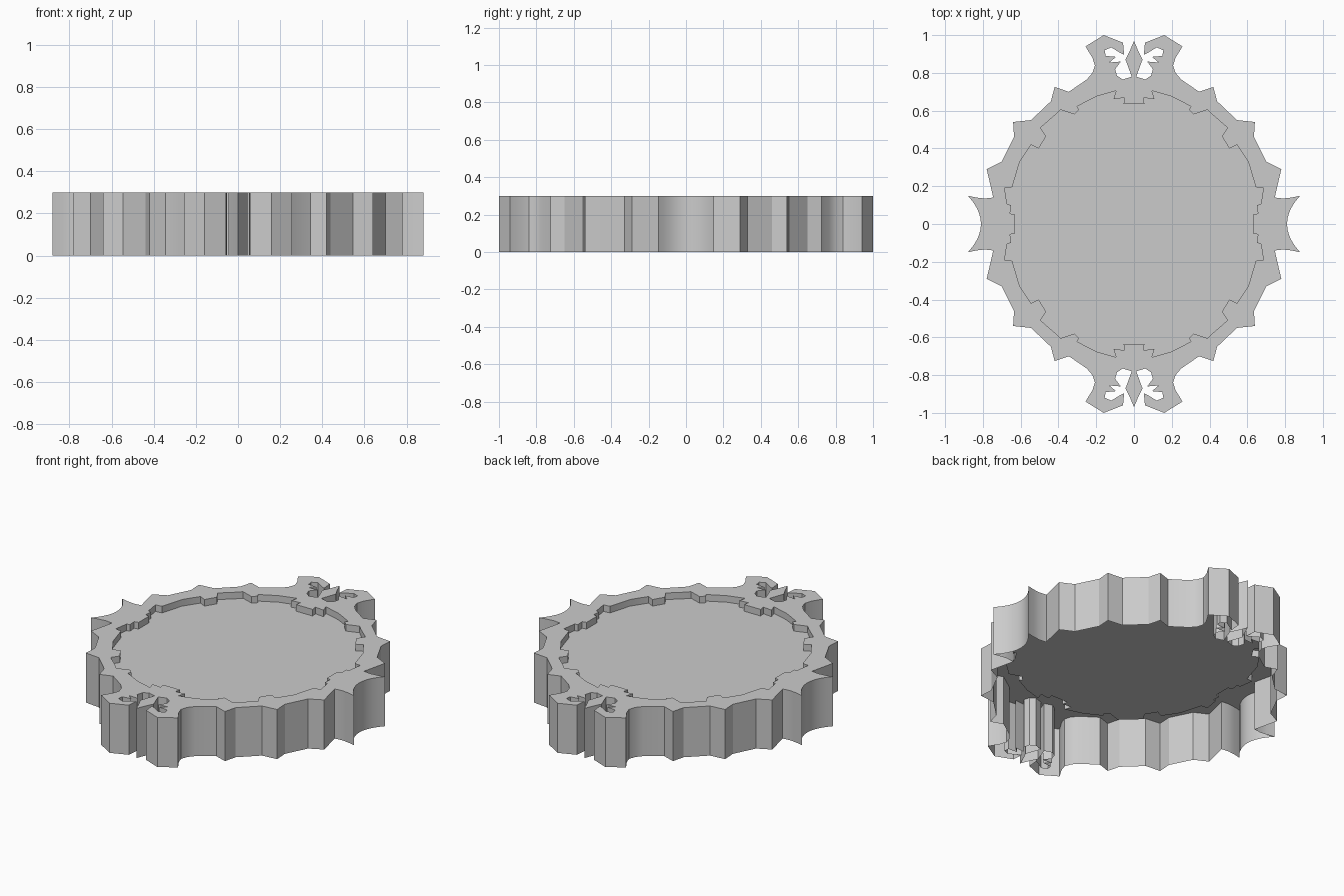
import bpy, bmesh, math

if "Cube" in bpy.data.objects:
    bpy.data.objects.remove(bpy.data.objects["Cube"])

TOP, RECESS = 0.30, 0.26

# Outer silhouette, one quarter: centre spike -> curled head -> rim spikes -> side horn
OUTER = [(0, .97), (.025, .91), (.045, .87), (.03, .83), (.012, .78), (.06, .765), (.09, .785),
         (.10, .82), (.07, .86), (.13, .855), (.095, .885), (.15, .89), (.155, .92), (.12, .935),
         (.08, .91), (.052, .895), (.058, .96), (.16, 1.0), (.257, .94), (.22, .88), (.207, .84),
         (.22, .80), (.25, .765), (.345, .70), (.42, .725), (.44, .65), (.545, .55), (.64, .54),
         (.635, .46), (.70, .33), (.78, .29), (.76, .205), (.745, .14), (.79, .135), (.835, .14)]
# side horn: concave arc from the tip to the middle
OUTER += [(.81 + .07 * (y / .15) ** 2, y) for y in (.15, .12, .09, .06, .03, 0)]

# Stepped edge of the recessed panel, one quarter
INNER = [(0, .635), (.055, .635), (.05, .668), (.108, .662), (.095, .705), (.20, .675),
         (.302, .622), (.29, .605), (.315, .58), (.39, .605), (.42, .575), (.495, .51),
         (.465, .465), (.505, .40), (.545, .42), (.605, .33), (.645, .195), (.685, .19),
         (.672, .105), (.652, .10), (.656, .055), (.63, .05), (.63, 0)]


def full_loop(q):
    """Mirror a quarter outline over both axes into a closed loop."""
    return (q + [(x, -y) for x, y in q[-2::-1]] +
            [(-x, -y) for x, y in q[1:]] + [(-x, y) for x, y in q[-2:0:-1]])


def ring_edges(bm, pts, z):
    vs = [bm.verts.new((x, y, z)) for x, y in pts]
    return vs, [bm.edges.new((vs[i - 1], vs[i])) for i in range(len(vs))]


def wall(bm, low, high, outward):
    """Quads between two matching clockwise loops."""
    for i in range(len(low)):
        f = (low[i - 1], high[i - 1], high[i], low[i])
        bm.faces.new(f if outward else f[::-1])


def fill(bm, edges):
    new = bmesh.ops.triangle_fill(bm, edges=edges, use_beauty=True, use_dissolve=False)
    for f in new["geom"]:
        if isinstance(f, bmesh.types.BMFace):
            f.normal_update()
            if f.normal.z < 0:
                f.normal_flip()


def finish(bm, name):
    me = bpy.data.meshes.new(name)
    bm.to_mesh(me)
    bm.free()
    ob = bpy.data.objects.new(name, me)
    bpy.context.collection.objects.link(ob)
    bpy.ops.object.select_all(action='DESELECT')
    ob.select_set(True)
    bpy.context.view_layer.objects.active = ob
    bpy.ops.object.shade_smooth_by_angle(angle=math.radians(25))


outer, inner = full_loop(OUTER), full_loop(INNER)

# Ornate rim: flat top ring and outer skirt, open underneath
bm = bmesh.new()
top, e1 = ring_edges(bm, outer, TOP)
_, e2 = ring_edges(bm, inner, TOP)
fill(bm, e1 + e2)
bottom, _ = ring_edges(bm, outer, 0)
wall(bm, bottom, top, True)
finish(bm, "ornate_rim")

# Recessed panel with its stepped edge
bm = bmesh.new()
low, e = ring_edges(bm, inner, RECESS)
fill(bm, e)
high, _ = ring_edges(bm, inner, TOP)
wall(bm, low, high, False)
finish(bm, "recessed_panel")
